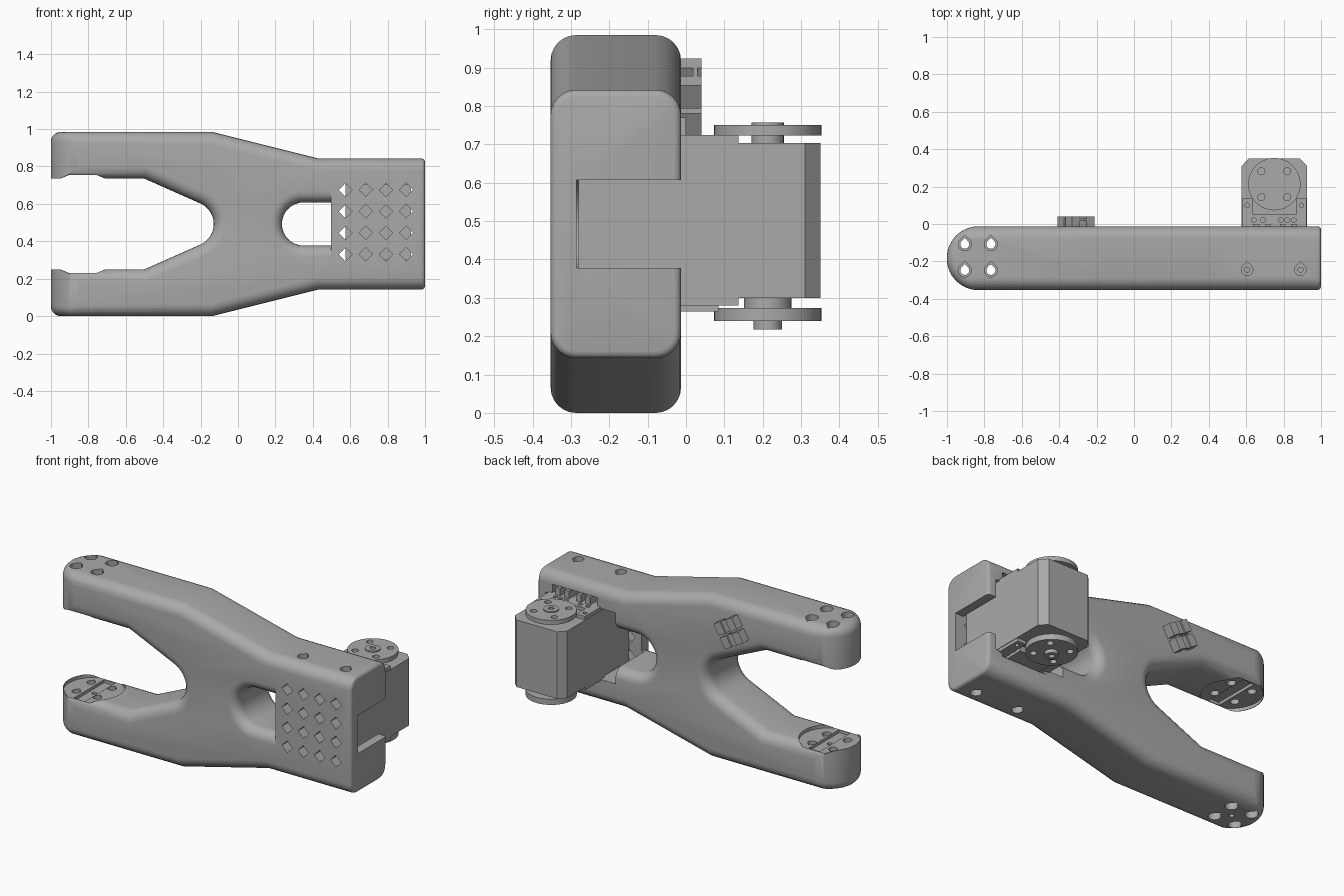
import bpy, bmesh
from math import pi, sin, cos, radians
from mathutils import Vector, Matrix

if "Cube" in bpy.data.objects:
    bpy.data.objects.remove(bpy.data.objects["Cube"])

grey = bpy.data.materials.new("plain_grey")
grey.use_nodes = True
grey.diffuse_color = (0.4, 0.4, 0.4, 1)
grey.node_tree.nodes["Principled BSDF"].inputs["Base Color"].default_value = (0.4, 0.4, 0.4, 1)

MID = 0.4925            # height of the mirror plane
FRONT, BACK = -0.353, -0.013
TIP_X, TIP_Y = -0.83, (FRONT + BACK) / 2


def circle(cx, cy, r, n=32, start=0.0, sweep=2 * pi):
    return [(cx + r * cos(start + sweep * i / n), cy + r * sin(start + sweep * i / n)) for i in range(n)]


def teardrop(cx, cy, r):
    return circle(cx, cy, r, 18, radians(135), radians(285)) + [(cx, cy + 1.4 * r)]


def rect(x0, x1, y0, y1):
    return [(x0, y0), (x1, y0), (x1, y1), (x0, y1)]


def place(p, h, axis):
    return (p[0], h, p[1]) if axis == "y" else (p[0], p[1], h)


def loft(bm, rings, axis):
    """Closed solid through (points, height) rings."""
    loops = [[bm.verts.new(place(p, h, axis)) for p in pts] for pts, h in rings]
    faces = [bm.faces.new(loops[0]), bm.faces.new(loops[-1])]
    n = len(loops[0])
    for a, b in zip(loops, loops[1:]):
        faces += [bm.faces.new((a[i], a[(i + 1) % n], b[(i + 1) % n], b[i])) for i in range(n)]
    bmesh.ops.recalc_face_normals(bm, faces=faces)


def finish(name, bm):
    me = bpy.data.meshes.new(name)
    bm.to_mesh(me)
    bm.free()
    me.materials.append(grey)
    ob = bpy.data.objects.new(name, me)
    bpy.context.collection.objects.link(ob)
    return ob


def solid(name, prisms, axis="z"):
    """One object from several (points, low, high) prisms."""
    bm = bmesh.new()
    for pts, lo, hi in prisms:
        loft(bm, [(pts, lo), (pts, hi)], axis)
    return finish(name, bm)


def boolean(ob, tool, op="DIFFERENCE"):
    mod = ob.modifiers.new("cut", "BOOLEAN")
    mod.operation, mod.object, mod.solver = op, tool, "EXACT"
    bpy.context.view_layer.objects.active = ob
    bpy.ops.object.modifier_apply(modifier=mod.name)
    bpy.data.objects.remove(tool)


def smooth(ob):
    bpy.ops.object.select_all(action="DESELECT")
    ob.select_set(True)
    bpy.context.view_layer.objects.active = ob
    bpy.ops.object.shade_smooth_by_angle(angle=radians(32))


# Forked body: mirrored outline with filleted rims
half = [(1, 0.35), (0.43, 0.35), (-0.14, MID), (-1.1, MID), (-1.1, 0.2425), (-0.5, 0.2425)]
arc = circle(-0.25, 0, 0.12, 12, radians(65), radians(-65))
half += arc
outline = [(x, MID + z) for x, z in half] + [(-0.13, MID)] + [(x, MID - z) for x, z in reversed(half)]
bm = bmesh.new()
loft(bm, [(outline, FRONT), (outline, BACK)], "y")
at_end = lambda e: all(abs(v.co.x - 1) < 1e-4 for v in e.verts)
rims = [e for e in bm.edges if abs(e.verts[0].co.y - e.verts[1].co.y) < 1e-5 and not at_end(e)]
bmesh.ops.bevel(bm, geom=rims, offset=0.066, segments=6, profile=0.5, affect="EDGES")
bmesh.ops.bevel(bm, geom=[e for e in bm.edges if at_end(e)], offset=0.018, segments=3,
                profile=0.5, affect="EDGES")
body = finish("forked_arm_body", bm)

# Round the fork tips in plan
r = (BACK - FRONT) / 2 + 0.001
plan = circle(TIP_X, TIP_Y, r, 28, pi / 2, pi) + [(TIP_X, TIP_Y - r), (1.1, TIP_Y - r), (1.1, TIP_Y + r)]
bm = bmesh.new()
loft(bm, [(plan, -0.001), (plan, 2 * MID + 0.001)], "z")
caps = [e for e in bm.edges if abs(e.verts[0].co.z - e.verts[1].co.z) < 1e-5]
bmesh.ops.bevel(bm, geom=caps, offset=0.055, segments=5, profile=0.5, affect="EDGES")
boolean(body, finish("tip_rounder", bm), "INTERSECT")

# Flared window between fork and mount
rings = []
for side, base in ((-1, FRONT), (1, BACK)):
    part = []
    for k in range(7):
        a = k * pi / 12
        flare, depth = 0.06 * (1 - cos(a)), 0.06 * (1 - sin(a))
        pts = circle(0.35, MID, 0.115 + flare, 20, pi / 2, pi)
        pts += [(0.35, MID - 0.115 - flare), (0.497, MID - 0.115 - flare), (0.497, MID + 0.115 + flare)]
        part.append((pts, base - side * depth))
    part.append((pts, base + side * 0.05))
    rings += part[::-1] if side < 0 else part
bm = bmesh.new()
loft(bm, rings, "y")
boolean(body, finish("window_cutter", bm))

# Motor pocket, end notch and side shelf for the plugs
boolean(body, solid("pocket_cutter", [(rect(0.48, 0.945, 0.288, 0.716), -0.285, 0.1)], "y"))
boolean(body, solid("notch_cutter", [(rect(0.9, 1.1, MID - 0.115, MID + 0.115), -0.285, 0.1)], "y"))
boolean(body, solid("shelf_cutter", [(rect(0.6, 0.9, 0.26, 0.775), -0.1, 0.1)], "y"))

# Grid of diamond vents
vents = [(circle(x, z, 0.036, 4), -0.5, -0.2)
         for x in (0.575, 0.683, 0.791, 0.9) for z in (0.33, 0.445, 0.56, 0.675)]
boolean(body, solid("vent_cutter", vents, "y"))

# Recessed pads on the inner fork faces, with a cross groove
boolean(body, solid("pad_cutter", [(circle(TIP_X, TIP_Y, 0.168, 48), 0.23, 0.755)]))
boolean(body, solid("groove_cutter", [(rect(-0.865, -0.79, -0.33, -0.04), 0.212, 0.773)]))

# Teardrop bolt holes, counterbored from outside
spots = [(x, y) for x in (-0.905, -0.765) for y in (-0.108, -0.248)]
bores, holes = [], [(circle(TIP_X, TIP_Y, 0.014, 12), -0.1, 0.4)]
for x, y in spots:
    bores += [(teardrop(x, y, 0.035), -0.1, 0.15), (teardrop(x, y, 0.035), 0.835, 1.1)]
    holes.append((teardrop(x, y, 0.024), -0.2, 1.2))
for x in (0.605, 0.89):
    bores += [(teardrop(x, -0.245, 0.031), 0.1, 0.185), (teardrop(x, -0.245, 0.031), 0.805, 0.9)]
    holes += [(circle(x, -0.245, 0.014, 12), 0.1, 0.25), (circle(x, -0.245, 0.014, 12), 0.74, 0.9)]
boolean(body, solid("bore_cutter", bores))
boolean(body, solid("hole_cutter", holes))
smooth(body)

# Cable clips, two slanted hooks on the back of the upper arm
turn = Matrix.Translation((-0.31, 0, 0.822)) @ Matrix.Rotation(radians(30), 4, "Y")
for name, z in (("upper_clip", 0.042), ("lower_clip", -0.042)):
    clip = solid(name, [(rect(-0.07, -0.02, z - 0.035, z + 0.035), -0.03, 0.04),
                        (rect(-0.02, 0.02, z - 0.035, z + 0.035), 0.018, 0.03),
                        (rect(0.02, 0.07, z - 0.035, z + 0.035), -0.03, 0.04)], "y")
    clip.data.transform(turn)

# Motor case with chamfered rear corners
case = rect(0.575, 0.925, -0.28, 0.31)[:2] + [(0.925, 0.31), (0.885, 0.351), (0.615, 0.351), (0.575, 0.31)]
solid("motor_case", [(case, 0.3, 0.704)])


# Stepped mounting lugs above and below the case
def lugs(name, lo, hi, reach):
    shape = [(0.578, -0.05), (0.922, -0.05), (0.922, reach), (0.865, reach), (0.865, 0.05),
             (0.635, 0.05), (0.635, reach), (0.578, reach)]
    ob = solid(name, [(shape, lo, hi)])
    pins = [(circle(x, 0.1, 0.012, 12), lo - 0.1, hi + 0.1) for x in (0.605, 0.895)]
    pins += [(circle(x, 0.02, 0.013, 12), lo - 0.1, hi + 0.1) for x in (0.64, 0.69, 0.785, 0.82, 0.855)]
    boolean(ob, solid("lug_hole_cutter", pins))


lugs("upper_lugs", 0.7, 0.725, 0.137)
lugs("lower_lugs", 0.28, 0.304, 0.137)
solid("lower_cover", [(rect(0.64, 0.86, -0.05, 0.085), 0.265, 0.302)])
solid("plug_pins", [(rect(x, x + 0.03, -0.09, 0.0), 0.725, 0.77) for x in (0.64, 0.7, 0.78, 0.84)])


# Output discs: bolt circle, hub and centre screw
def output_disc(name, disc, hub, hub_r, boss, boss_r):
    ob = solid(name, [(circle(0.75, 0.213, 0.14, 48), *disc)])
    bolts = [(circle(x, y, 0.019, 16), 0.1, 0.9) for x, y in circle(0.75, 0.213, 0.098, 4, pi / 4)]
    boolean(ob, solid("bolt_cutter", bolts))
    smooth(ob)
    smooth(solid(name + "_hub", [(circle(0.75, 0.213, hub_r), *hub)]))
    cap = solid(name + "_boss", [(circle(0.75, 0.213, boss_r), *boss)])
    boolean(cap, solid("screw_cutter", [(circle(0.75, 0.213, 0.017, 16), 0.1, 0.235),
                                        (circle(0.75, 0.213, 0.017, 16), 0.74, 0.9)]))
    smooth(cap)


output_disc("upper_disc", (0.723, 0.75), (0.7, 0.73), 0.042, (0.74, 0.757), 0.042)
output_disc("lower_disc", (0.24, 0.274), (0.27, 0.303), 0.062, (0.218, 0.245), 0.037)
